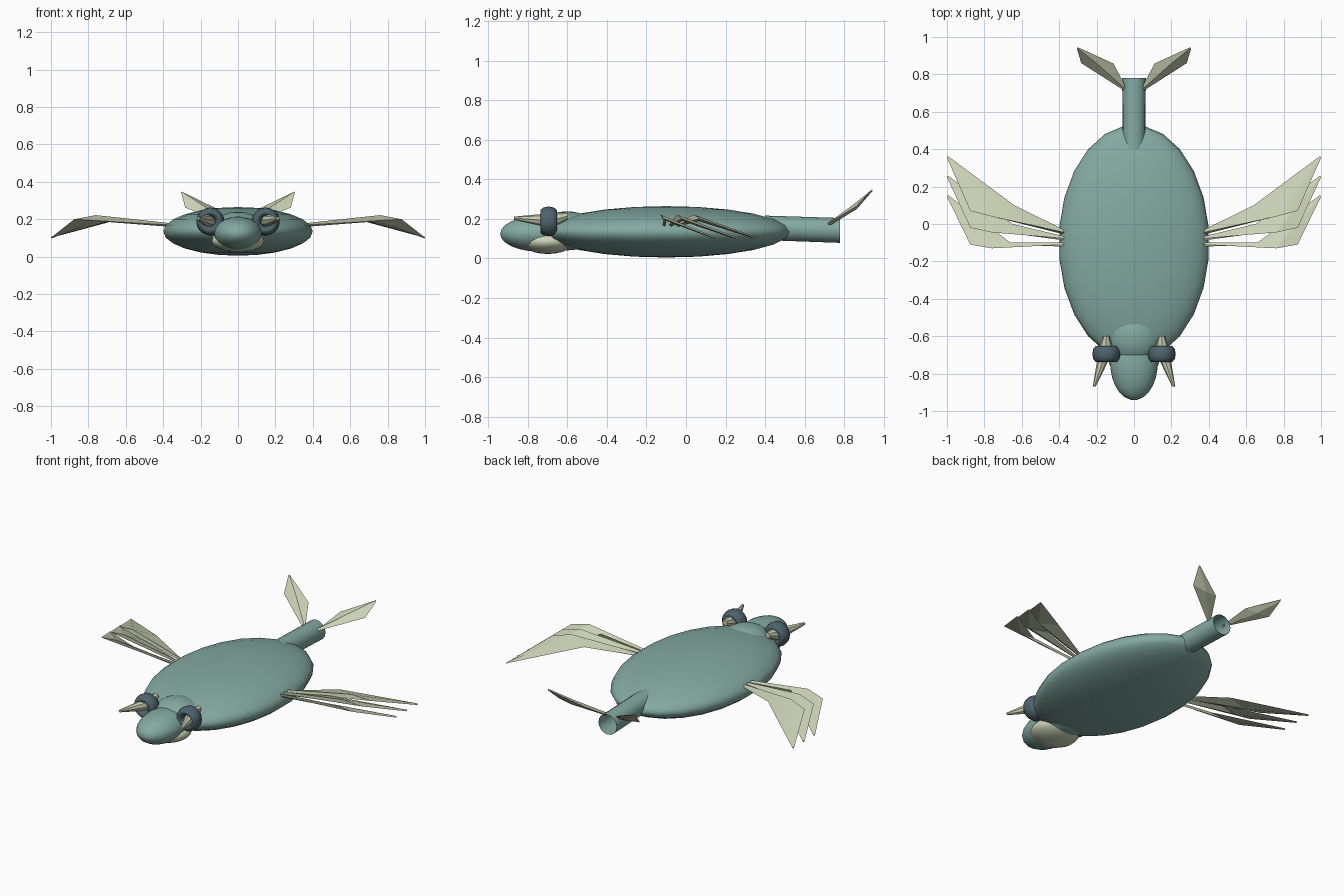
import bpy, bmesh, math
from mathutils import Vector

if "Cube" in bpy.data.objects:
    bpy.data.objects.remove(bpy.data.objects["Cube"])


def material(name, rgb):
    m = bpy.data.materials.new(name)
    m.diffuse_color = (*rgb, 1)
    m.use_nodes = True
    m.node_tree.nodes["Principled BSDF"].inputs["Base Color"].default_value = m.diffuse_color
    return m


TEAL = material("sea_green", (0.23, 0.40, 0.36))
PALE = material("pale_sage", (0.60, 0.65, 0.47))
DARK = material("slate_blue", (0.075, 0.125, 0.15))


def finish(name, mat, smooth=40):
    ob = bpy.context.object
    ob.name = name
    ob.data.materials.append(mat)
    bpy.ops.object.shade_smooth_by_angle(angle=math.radians(smooth))
    return ob


def ellipsoid(name, loc, radii, mat, segs=24, rings=12):
    bpy.ops.mesh.primitive_uv_sphere_add(segments=segs, ring_count=rings, location=loc,
                                         rotation=(0, 0, math.pi / segs))
    bpy.ops.object.transform_apply(location=False, rotation=True, scale=False)
    bpy.context.object.scale = radii
    return finish(name, mat)


def loft(name, sections, mat, caps=True, smooth=30):
    """Skin a list of equal-length point rings."""
    bm = bmesh.new()
    rings = [[bm.verts.new(p) for p in s] for s in sections]
    n = len(rings[0])
    for a, b in zip(rings, rings[1:]):
        for i in range(n):
            j = (i + 1) % n
            bm.faces.new((a[i], a[j], b[j], b[i]))
    if caps:
        bm.faces.new(rings[0][::-1])
        bm.faces.new(rings[-1])
    bmesh.ops.recalc_face_normals(bm, faces=bm.faces)
    me = bpy.data.meshes.new(name)
    bm.to_mesh(me)
    bm.free()
    ob = bpy.data.objects.new(name, me)
    bpy.context.collection.objects.link(ob)
    bpy.ops.object.select_all(action='DESELECT')
    ob.select_set(True)
    bpy.context.view_layer.objects.active = ob
    return finish(name, mat, smooth)


def ring_y(centre, r, n):
    """Circle facing along y."""
    x, y, z = centre
    return [(x + r * math.cos(i * math.tau / n), y, z + r * math.sin(i * math.tau / n))
            for i in range(n)]


def blade(name, root, rear, top, front, bottom, tip, side):
    """Feather-like blade: slim root, wide diamond elbow, narrow tip."""
    def small(c, r):
        c = Vector(c)
        return [c + Vector(d) * r for d in ((-.5, 1, 0), (0, 0, 1), (.5, -1, 0), (0, 0, -1))]
    secs = [small(root, 0.010), [rear, top, front, bottom], small(tip, 0.005)]
    secs = [[(p[0] * side, p[1], p[2]) for p in s] for s in secs]
    loft(name, secs, PALE, smooth=15)


# Body, neck, head and jaw
ellipsoid("body", (0, -0.1, 0.135), (0.403, 0.63, 0.13), TEAL)
ellipsoid("neck", (0, -0.60, 0.14), (0.15, 0.15, 0.099), TEAL)
ellipsoid("head", (0, -0.745, 0.125), (0.127, 0.197, 0.09), TEAL)
ellipsoid("jaw", (0, -0.70, 0.085), (0.142, 0.135, 0.062), PALE)

# Open tail tube
loft("tail_tube", [ring_y((0, 0.40, 0.155), 0.062, 16), ring_y((0, 0.78, 0.142), 0.063, 16)],
     TEAL, caps=False)

for side, label in ((1, "right"), (-1, "left")):
    # Eye ring with a spike through it
    bpy.ops.mesh.primitive_torus_add(major_radius=0.050, minor_radius=0.025, major_segments=20,
                                     minor_segments=10, location=(0.148 * side, -0.695, 0.188),
                                     rotation=(math.pi / 2, 0, 0))
    bpy.context.object.scale = (1, 1, 1.75)
    finish("eye_ring_" + label, DARK)
    spike = [(0.148, -0.60, 0.215, 0.018), (0.150, -0.66, 0.198, 0.036),
             (0.170, -0.74, 0.195, 0.029), (0.213, -0.87, 0.204, 0.008)]
    loft("spike_" + label, [ring_y((x * side, y, z), r, 8) for x, y, z, r in spike], PALE)

    # Three wing feathers fanning backwards
    for i in range(3):
        t = i / 2
        blade(f"wing_feather_{label}_{i + 1}",
              (0.37, -0.11 + 0.065 * t, 0.17),
              (0.66 - 0.02 * t, -0.10 + 0.20 * t, 0.198),
              (0.76, -0.13 + 0.17 * t, 0.222),
              (0.875, -0.11 + 0.18 * t, 0.200),
              (0.76, -0.10 + 0.16 * t, 0.190),
              (0.997, 0.15 + 0.208 * t, 0.102), side)

    # Tail fin
    blade("tail_fin_" + label, (0.05, 0.725, 0.175), (0.11, 0.858, 0.255),
          (0.19, 0.85, 0.275), (0.282, 0.86, 0.262), (0.19, 0.865, 0.25),
          (0.302, 0.94, 0.343), side)
